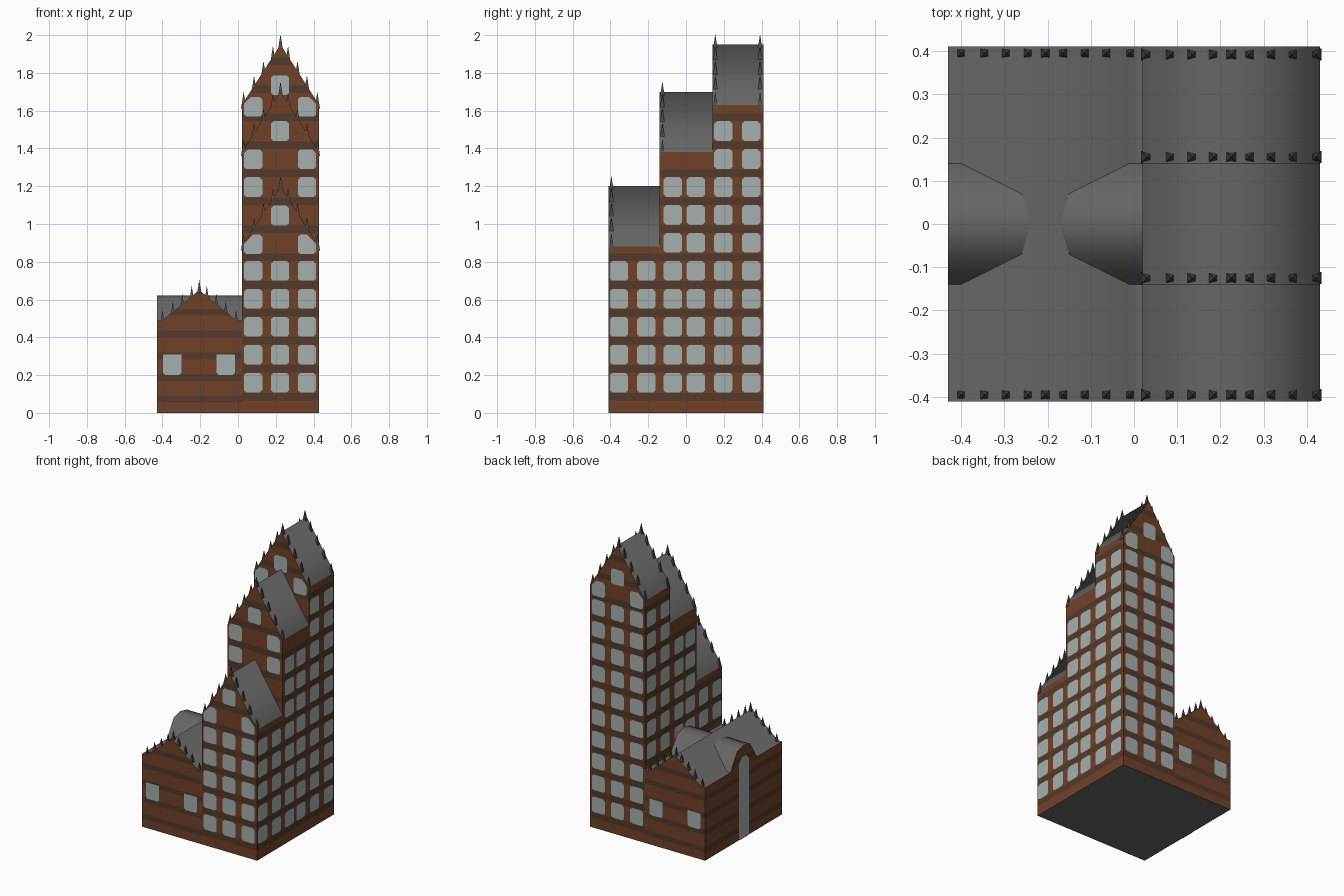
import bpy, bmesh
from mathutils import Vector

if "Cube" in bpy.data.objects:
    bpy.data.objects.remove(bpy.data.objects["Cube"])


def material(name, col):
    m = bpy.data.materials.new(name)
    m.diffuse_color = (*col, 1)
    m.use_nodes = True
    m.node_tree.nodes["Principled BSDF"].inputs["Base Color"].default_value = m.diffuse_color
    return m


BRICK = material("brick", (0.165, 0.053, 0.022))
BAND = material("dark_band", (0.085, 0.042, 0.025))
ROOF = material("roof_grey", (0.135, 0.132, 0.130))
SPIKE = material("spike_grey", (0.075, 0.075, 0.075))
GLASS = material("window_glass", (0.38, 0.43, 0.43))


def finish(bm, name, mats, smooth=False):
    me = bpy.data.meshes.new(name)
    for f in bm.faces:
        f.smooth = smooth
    bm.to_mesh(me)
    bm.free()
    for m in mats:
        me.materials.append(m)
    ob = bpy.data.objects.new(name, me)
    bpy.context.collection.objects.link(ob)
    return ob


def place(axis, u, d, z):
    """Point at depth d along the axis, u across it."""
    return Vector((u, d, z)) if axis == 'y' else Vector((d, u, z))


def walls(name, axis, profile, d0, d1, bands, drop=()):
    """Extruded gable outline, open at the top, banded by height."""
    bm = bmesh.new()
    face = bm.faces.new([bm.verts.new(place(axis, u, d0, z)) for u, z in profile])
    ext = bmesh.ops.extrude_face_region(bm, geom=[face], use_keep_orig=True)
    vs = [g for g in ext['geom'] if isinstance(g, bmesh.types.BMVert)]
    bmesh.ops.translate(bm, verts=vs, vec=place(axis, 0, d1 - d0, 0))
    bmesh.ops.recalc_face_normals(bm, faces=bm.faces[:])
    gone = [f for f in bm.faces if f.normal.z > 0.1
            or any(f.normal.dot(Vector(n)) > 0.9 for n in drop)]
    bmesh.ops.delete(bm, geom=gone, context='FACES')
    for lo, hi in bands:
        for z in (lo, hi):
            bmesh.ops.bisect_plane(bm, geom=bm.verts[:] + bm.edges[:] + bm.faces[:],
                                   plane_co=(0, 0, z), plane_no=(0, 0, 1))
    for f in bm.faces:
        z = f.calc_center_median().z
        if f.normal.z < -0.9:
            f.material_index = 2
        elif any(lo < z < hi for lo, hi in bands):
            f.material_index = 1
    return finish(bm, name, [BRICK, BAND, ROOF])


def roof(name, axis, line, d0, d1):
    """Smooth roof skin swept along the axis."""
    bm = bmesh.new()
    a = [bm.verts.new(place(axis, u, d0, z)) for u, z in line]
    b = [bm.verts.new(place(axis, u, d1, z)) for u, z in line]
    for i in range(len(line) - 1):
        f = bm.faces.new((a[i], a[i + 1], b[i + 1], b[i]))
        f.normal_update()
        if f.normal.z < 0:
            f.normal_flip()
    return finish(bm, name, [ROOF], True)


def windows(name, axis, depth, sign, panes):
    """Thin panes just off a wall: (u, z, width, height, left chamfer, right chamfer)."""
    bm = bmesh.new()
    for u, z, w, h, cl, cr in panes:
        w, h, c = w / 2, h / 2, 0.012
        pts = [(-w + c, -h), (w - c, -h), (w, -h + c), (w, h - cr), (w - cr, h),
               (-w + cl, h), (-w, h - cl), (-w, -h + c)]
        f = bm.faces.new([bm.verts.new(place(axis, u + p, depth + sign * 0.003, z + q))
                          for p, q in pts])
        f.normal_update()
        if f.normal.dot(place(axis, 0, sign, 0)) < 0:
            f.normal_flip()
    return finish(bm, name, [GLASS])


def spikes(name, line, offsets, y):
    """Row of four-sided spikes following a gable line."""
    bm = bmesh.new()
    mid, top, rise = line
    for o in offsets:
        z = top - rise(abs(o))
        x, r = mid + o, 0.014
        base = [bm.verts.new((x + i * r, y + j * r, z - 0.035))
                for i, j in ((-1, -1), (1, -1), (1, 1), (-1, 1))]
        tip = bm.verts.new((x, y, z + 0.055))
        bm.faces.new(base[::-1])
        for i in range(4):
            bm.faces.new((base[i], base[(i + 1) % 4], tip))
    return finish(bm, name, [SPIKE])


STEP = 0.148
ROWS = [0.16 + STEP * k for k in range(10)]
COLS = (0.08, 0.2225, 0.365)
SPIKE_X = (-0.195, -0.14, -0.09, -0.04, 0, 0.04, 0.09, 0.14, 0.195)
X0, X1, XM = 0.02, 0.43, 0.225
tower_bands = [(0.065 + STEP * k, 0.105 + STEP * k) for k in range(13)]
wing_bands = [(0.055 + 0.115 * k, 0.09 + 0.115 * k) for k in range(6)]


def pane(u, z, cl=0.014, cr=0.014):
    return (u, z, 0.097, 0.104, cl, cr)


def gable_panes(side_z, top_z, c):
    return [pane(COLS[0], side_z, cl=c), pane(COLS[2], side_z, cr=c), pane(COLS[1], top_z)]


# Stepped tower: three gabled blocks
tower = [("front", -0.41, -0.14, 0.88, 1.20, 5, (-0.355, -0.21)),
         ("middle", -0.14, 0.14, 1.38, 1.70, 8, (-0.07, 0.052)),
         ("rear", 0.14, 0.41, 1.63, 1.95, 10, (0.198, 0.345))]
for label, y0, y1, eave, ridge, n, ys in tower:
    line = [(X0, eave), (XM, ridge), (X1, eave)]
    drop = () if label == "rear" else ((0, 1, 0),)
    walls(f"tower_{label}_walls", 'y', [(X0, 0)] + line + [(X1, 0)], y0, y1, tower_bands, drop)
    roof(f"tower_{label}_roof", 'y', line, y0, y1)
    windows(f"tower_{label}_right_windows", 'x', X1, 1, [pane(y, z) for y in ys for z in ROWS[:n]])
    windows(f"tower_{label}_left_windows", 'x', X0, -1, [pane(y, z) for y in ys for z in ROWS[3:n]])
    gable = (XM, ridge, lambda o, s=(ridge - eave) / 0.205: o * s)
    spikes(f"tower_{label}_spikes", gable, SPIKE_X, y0 + 0.015)
    if label == "rear":
        spikes("tower_back_spikes", gable, SPIKE_X, y1 - 0.018)

# Tower gable windows
windows("tower_front_windows", 'y', -0.41, -1,
        [pane(x, z) for x in COLS for z in ROWS[:5]] + gable_panes(0.893, 1.045, 0.05))
windows("tower_middle_windows", 'y', -0.14, -1,
        [pane(x, ROWS[7]) for x in COLS[::2]] + gable_panes(1.343, 1.492, 0.02))
windows("tower_rear_windows", 'y', 0.14, -1, gable_panes(1.62, 1.735, 0.035))
windows("tower_back_windows", 'y', 0.41, 1,
        [pane(x, z) for x in COLS for z in ROWS] + gable_panes(1.62, 1.735, 0.035))

# Low wing with a lengthwise roof
wing = [(-0.43, 0.49), (-0.40, 0.49), (-0.205, 0.65), (-0.01, 0.49), (0.02, 0.49)]
walls("wing_walls", 'y', [(-0.43, 0)] + wing + [(0.02, 0)], -0.41, 0.41, wing_bands, ((1, 0, 0),))
roof("wing_roof", 'y', wing, -0.41, 0.41)
wing_gable = (-0.205, 0.65, lambda o: min(o * 0.82, 0.16))
for label, s in (("front", -1), ("back", 1)):
    spikes(f"wing_{label}_spikes", wing_gable, SPIKE_X, s * 0.395)
    windows(f"wing_{label}_windows", 'y', s * 0.41, s,
            [(x, 0.255, 0.097, 0.108, 0.002, 0.002) for x in (-0.348, -0.065)])

# Rounded cross roof over the entrance
cross = [(-0.14, 0.49), (-0.07, 0.605), (0, 0.622), (0.07, 0.605), (0.14, 0.49)]
walls("cross_gable_wall", 'x', cross, -0.43, 0.02, wing_bands, ((1, 0, 0), (0, 0, -1)))
roof("cross_roof", 'x', cross, -0.43, 0.02)
windows("entrance_window", 'x', -0.43, -1, [(0, 0.275, 0.11, 0.55, 0.035, 0.035)])
